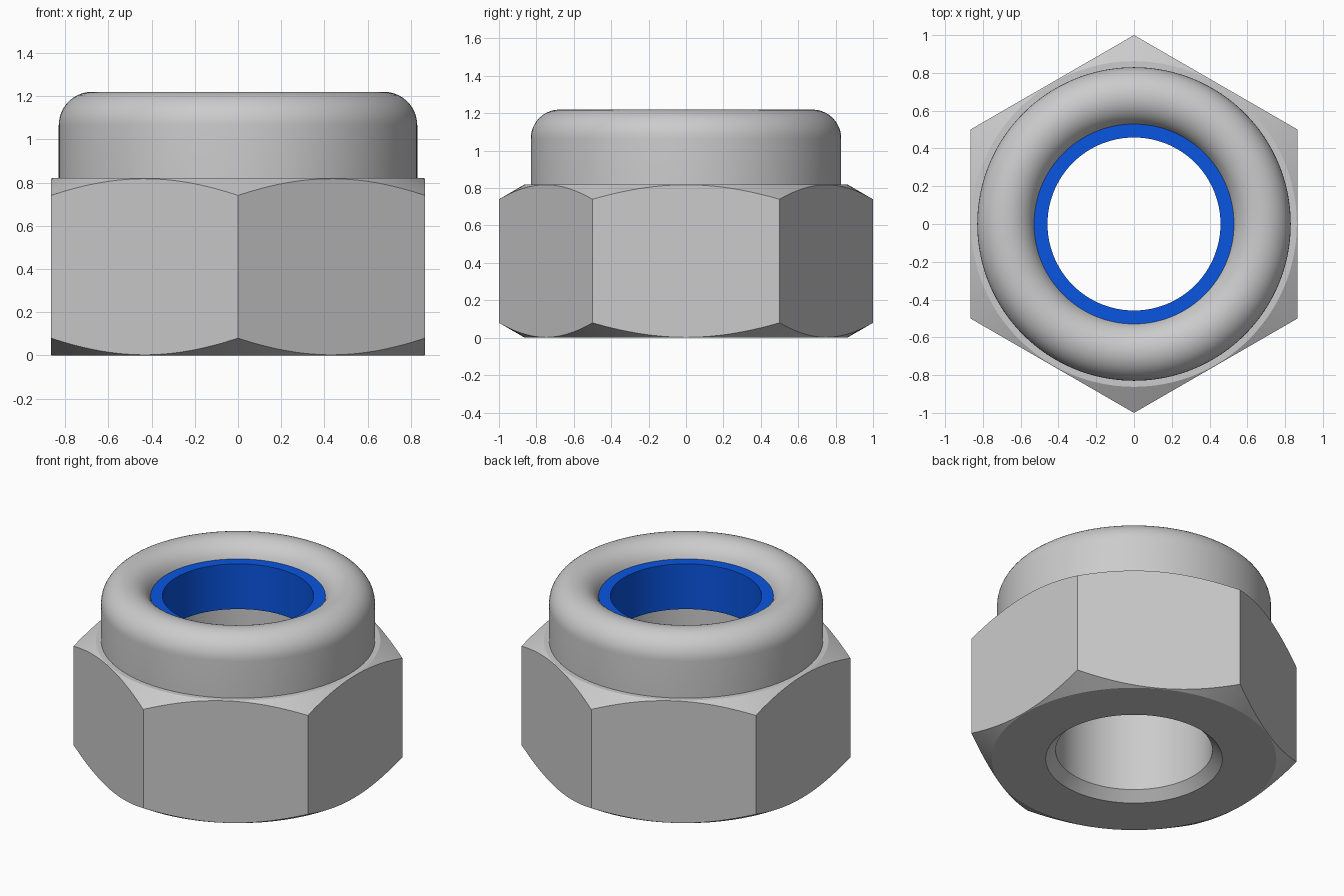
import bpy, bmesh, math

if "Cube" in bpy.data.objects:
    bpy.data.objects.remove(bpy.data.objects["Cube"])

SEGMENTS = 128


def lathe(name, profile):
    """Spin a closed (radius, z) profile around the z axis."""
    bm = bmesh.new()
    rings = []
    for i in range(SEGMENTS):
        a = 2 * math.pi * i / SEGMENTS
        rings.append([bm.verts.new((r * math.cos(a), r * math.sin(a), z)) for r, z in profile])
    n = len(profile)
    for i in range(SEGMENTS):
        p, q = rings[i], rings[(i + 1) % SEGMENTS]
        for j in range(n):
            k = (j + 1) % n
            bm.faces.new((p[j], q[j], q[k], p[k]))
    bmesh.ops.recalc_face_normals(bm, faces=bm.faces)
    mesh = bpy.data.meshes.new(name)
    bm.to_mesh(mesh)
    bm.free()
    obj = bpy.data.objects.new(name, mesh)
    bpy.context.collection.objects.link(obj)
    return obj


def activate(obj):
    bpy.ops.object.select_all(action='DESELECT')
    obj.select_set(True)
    bpy.context.view_layer.objects.active = obj


# Nut body: chamfered blank, rolled collar lip, insert seat, countersunk bore
slope = math.tan(math.radians(30))
flat, wide, hex_top = 0.862, 1.06, 0.82
drop = (wide - flat) * slope
lip = [(0.675 + 0.155 * math.cos(math.radians(d)), 1.065 + 0.155 * math.sin(math.radians(d)))
       for d in range(0, 161, 8)]
profile = [(0.535, 0), (flat, 0), (wide, drop), (wide, hex_top - drop), (flat, hex_top),
           (0.83, hex_top)] + lip + [(0.529, hex_top), (0.475, hex_top), (0.475, 0.06)]
body = lathe("nut_body", profile)

# Hexagonal prism trims the blank to six flats
bpy.ops.mesh.primitive_cylinder_add(vertices=6, radius=1, depth=2, location=(0, 0, 0.6))
cutter = bpy.context.object
cutter.name = "hex_cutter"
cutter.hide_render = True
activate(body)
mod = body.modifiers.new("hex_trim", 'BOOLEAN')
mod.operation = 'INTERSECT'
mod.solver = 'EXACT'
mod.object = cutter
bpy.ops.object.modifier_apply(modifier=mod.name)
bpy.data.objects.remove(cutter, do_unlink=True)

# Blue locking ring inside the collar
ring = lathe("locking_insert", [(0.458, 0.815), (0.545, 0.815), (0.545, 1.117), (0.458, 1.117)])
blue = bpy.data.materials.new("blue_plastic")
blue.diffuse_color = (0.003, 0.09, 0.75, 1)
blue.use_nodes = True
blue.node_tree.nodes["Principled BSDF"].inputs["Base Color"].default_value = blue.diffuse_color
ring.data.materials.append(blue)

for obj in (body, ring):
    activate(obj)
    bpy.ops.object.shade_smooth_by_angle(angle=math.radians(22))
